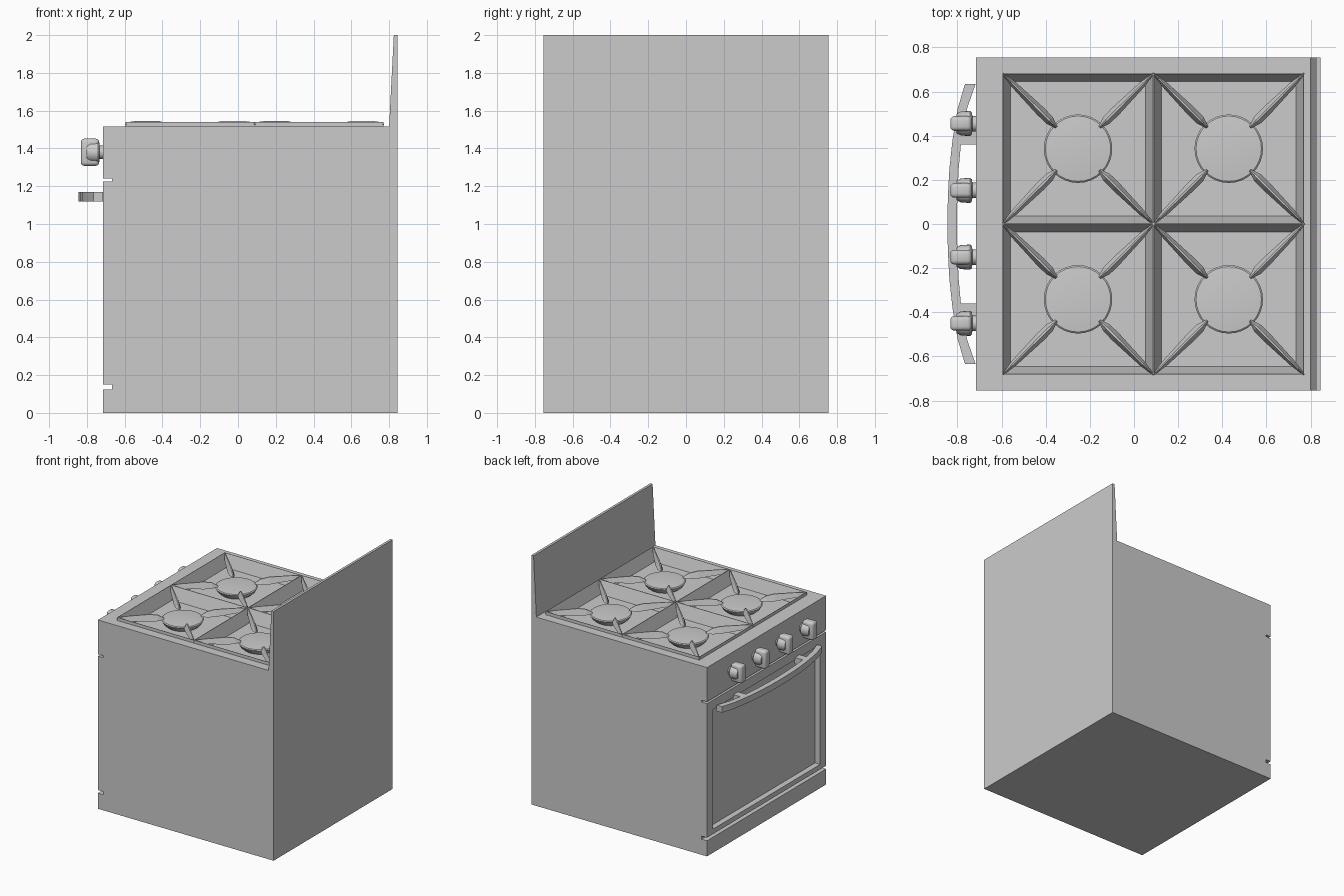
import bpy, bmesh, math
from mathutils import Vector, Matrix

if "Cube" in bpy.data.objects:
    bpy.data.objects.remove(bpy.data.objects["Cube"])


def make(name, bm):
    bmesh.ops.recalc_face_normals(bm, faces=bm.faces)
    me = bpy.data.meshes.new(name)
    bm.to_mesh(me)
    bm.free()
    ob = bpy.data.objects.new(name, me)
    bpy.context.collection.objects.link(ob)
    return ob


def loft(bm, rings):
    """Skin a list of equal-length point rings and cap both ends."""
    vs = [[bm.verts.new(p) for p in r] for r in rings]
    n = len(vs[0])
    for a, b in zip(vs, vs[1:]):
        for i in range(n):
            bm.faces.new((a[i], a[(i + 1) % n], b[(i + 1) % n], b[i]))
    bm.faces.new(vs[0])
    bm.faces.new(vs[-1])


def rect(x0, x1, y0, y1, z):
    return [(x0, y0, z), (x1, y0, z), (x1, y1, z), (x0, y1, z)]


def box(bm, x0, x1, y0, y1, z0, z1):
    loft(bm, [rect(x0, x1, y0, y1, z0), rect(x0, x1, y0, y1, z1)])


def smooth(ob, angle=35):
    bpy.context.view_layer.objects.active = ob
    ob.select_set(True)
    bpy.ops.object.shade_smooth_by_angle(angle=math.radians(angle))
    ob.select_set(False)


def cut(ob, cutter):
    m = ob.modifiers.new("cut", 'BOOLEAN')
    m.operation, m.solver, m.object = 'DIFFERENCE', 'EXACT', cutter
    bpy.context.view_layer.objects.active = ob
    bpy.ops.object.modifier_apply(modifier=m.name)


# Body with splash back and the two door grooves, from a side profile
F, G = -0.715, -0.667
side = [(F, 0), (0.845, 0), (0.845, 2), (0.825, 2), (0.80, 1.515), (F, 1.515),
        (F, 1.24), (G, 1.24), (G, 1.225), (F, 1.225),
        (F, 0.15), (G, 0.15), (G, 0.125), (F, 0.125)]
bm = bmesh.new()
loft(bm, [[(x, y, z) for x, z in side] for y in (-0.755, 0.755)])
body = make("oven_body", bm)

# Raised rim of the hob
X0, XM, X1, Y = -0.595, 0.088, 0.77, 0.682
bm = bmesh.new()
box(bm, X0, X1, -Y, Y, 1.515, 1.54)
rim = make("hob_rim", bm)

# Cutters: four sloped pans and the door window recess
cells = [(a, b, c, d) for a, b in ((X0, XM), (XM, X1)) for c, d in ((-Y, 0), (0, Y))]
bm = bmesh.new()
for a, b, c, d in cells:
    loft(bm, [rect(a + i, b - i, c + i, d - i, z) for i, z in ((0.036, 1.44), (0.002, 1.541))])
pans = make("pan_cutter", bm)
bm = bmesh.new()
box(bm, -0.8, -0.67, -0.68, 0.68, 0.19, 1.15)
window = make("window_cutter", bm)
cut(body, pans)
cut(body, window)
cut(rim, pans)
for c in (pans, window):
    bpy.data.objects.remove(c)

# Burners and the diagonal pan supports
for k, (a, b, c, d) in enumerate(cells):
    ctr = Vector(((a + b) / 2, (c + d) / 2, 0))
    bm = bmesh.new()
    loft(bm, [[(ctr.x + r * math.cos(t * math.pi / 16), ctr.y + r * math.sin(t * math.pi / 16), z)
               for t in range(32)]
              for r, z in ((0.115, 1.44), (0.14, 1.46), (0.155, 1.487), (0.148, 1.493), (0.08, 1.499))])
    smooth(make(f"burner_{k + 1}", bm))
    bm = bmesh.new()
    for corner in ((a, c), (b, c), (b, d), (a, d)):
        p = Vector((*corner, 0))
        u = (ctr - p).normalized()
        n = Vector((-u.y, u.x, 0))
        rings = []
        for s, w, lo, hi in ((0.0, 0.003, 1.525, 1.538), (0.07, 0.014, 1.51, 1.544),
                             (0.24, 0.022, 1.495, 1.546), (0.30, 0.021, 1.495, 1.535),
                             (0.345, 0.006, 1.497, 1.508)):
            q = p + u * s
            rings.append([q - n * w + Vector((0, 0, lo)), q + n * w + Vector((0, 0, lo)),
                          q + n * w * 0.2 + Vector((0, 0, hi)), q - n * w * 0.2 + Vector((0, 0, hi))])
        loft(bm, rings)
    make(f"pan_support_{k + 1}", bm)

# Bowed door handle: half outline mirrored, plus two feet
outer = [(-0.845, 0), (-0.843, 0.12), (-0.836, 0.25), (-0.822, 0.38), (-0.799, 0.52), (-0.765, 0.635)]
inner = [(-0.802, 0), (-0.800, 0.12), (-0.794, 0.25), (-0.782, 0.38), (-0.757, 0.52), (-0.717, 0.635)]
bars = [(o, i, 1) for o, i in zip(outer, inner)]
path = [(o, i, -1) for o, i, _ in reversed(bars[1:])] + bars
bm = bmesh.new()
loft(bm, [[(o[0], s * o[1], 1.12), (i[0], s * i[1], 1.12),
           (i[0], s * i[1], 1.17), (o[0], s * o[1], 1.17)] for o, i, s in path])
for s in (-1, 1):
    y0, y1 = sorted((s * 0.36, s * 0.42))
    box(bm, -0.79, F + 0.002, y0, y1, 1.12, 1.17)
smooth(make("door_handle", bm), 25)

# Knobs: neck and round body from a turned profile, plus a bevelled grip
for k, y in enumerate((-0.45, -0.15, 0.152, 0.455)):
    bm = bmesh.new()
    loft(bm, [[(x, y + r * math.cos(t * math.pi / 12), 1.38 + r * math.sin(t * math.pi / 12))
               for t in range(24)]
              for x, r in ((-0.70, 0.035), (-0.732, 0.035), (-0.734, 0.05), (-0.742, 0.057),
                           (-0.785, 0.054), (-0.803, 0.044))])
    smooth(make(f"knob_{k + 1}", bm))
    bm = bmesh.new()
    box(bm, -0.832, -0.735, y - 0.033, y + 0.033, 1.308, 1.452)
    bmesh.ops.bevel(bm, geom=bm.edges[:], offset=0.018, segments=3, affect='EDGES', profile=0.5)
    smooth(make(f"knob_grip_{k + 1}", bm))
